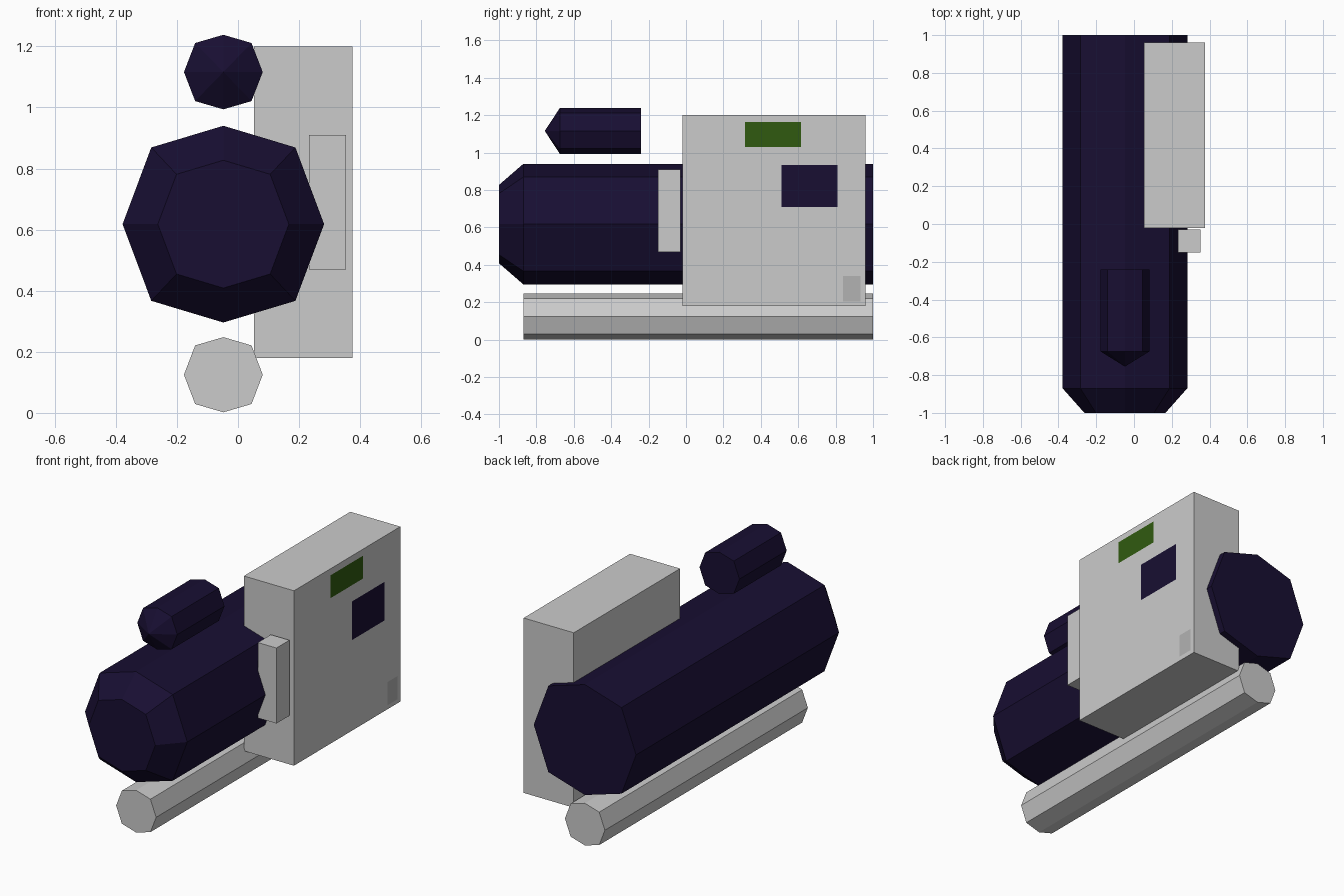
import bpy, bmesh
from mathutils import Vector

if "Cube" in bpy.data.objects:
    bpy.data.objects.remove(bpy.data.objects["Cube"])

AXIS_X = -0.048


def material(name, rgb):
    m = bpy.data.materials.new(name)
    m.diffuse_color = (*rgb, 1)
    m.use_nodes = True
    m.node_tree.nodes["Principled BSDF"].inputs["Base Color"].default_value = m.diffuse_color
    return m


navy = material("navy", (0.009, 0.0045, 0.032))
green = material("green", (0.03, 0.102, 0.005))
pale = material("pale_grey", (0.45, 0.45, 0.45))


def finish(name, bm, mat=None):
    bmesh.ops.recalc_face_normals(bm, faces=bm.faces)
    mesh = bpy.data.meshes.new(name)
    bm.to_mesh(mesh)
    bm.free()
    ob = bpy.data.objects.new(name, mesh)
    bpy.context.collection.objects.link(ob)
    if mat:
        mesh.materials.append(mat)
    return ob


def tube(name, z, rx, rz, stations, mat=None):
    """Eight-sided tube along y; stations are (y, scale), scale 0 = point."""
    dx, dz = rx * 0.715, rz * 0.78
    outline = [(rx, 0), (dx, dz), (0, rz), (-dx, dz),
               (-rx, 0), (-dx, -dz), (0, -rz), (dx, -dz)]
    bm = bmesh.new()
    rings = []
    for y, s in stations:
        pts = outline if s else [(0, 0)]
        rings.append([bm.verts.new((AXIS_X + px * s, y, z + pz * s)) for px, pz in pts])
    for a, b in zip(rings, rings[1:]):
        for i in range(8):
            j = (i + 1) % 8
            if len(a) == 1:
                bm.faces.new((a[0], b[j], b[i]))
            else:
                bm.faces.new((a[i], a[j], b[j], b[i]))
    for ring in (rings[0], rings[-1]):
        if len(ring) > 1:
            bm.faces.new(ring)
    return finish(name, bm, mat)


def box(name, lo, hi, mat=None):
    bm = bmesh.new()
    bmesh.ops.create_cube(bm, size=1)
    lo, hi = Vector(lo), Vector(hi)
    bmesh.ops.scale(bm, vec=hi - lo, verts=bm.verts)
    bmesh.ops.translate(bm, vec=(lo + hi) / 2, verts=bm.verts)
    return finish(name, bm, mat)


def panel(name, y0, y1, z0, z1, mat):
    x = 0.377
    bm = bmesh.new()
    bm.faces.new([bm.verts.new(p) for p in
                  ((x, y0, z0), (x, y1, z0), (x, y1, z1), (x, y0, z1))])
    ob = finish(name, bm, mat)
    if ob.data.polygons[0].normal.x < 0:
        ob.data.flip_normals()
    return ob


# Three parallel tubes
tube("main_tank", 0.618, 0.33, 0.322, [(-1, 0.65), (-0.87, 1), (1, 1)], navy)
tube("lower_tube", 0.125, 0.129, 0.123, [(-0.87, 1), (1, 1)])
tube("upper_pod", 1.116, 0.129, 0.122, [(-0.755, 0), (-0.675, 1), (-0.24, 1)], navy)

# Side housing and the small block in front of it
box("side_housing", (0.052, -0.02, 0.18), (0.375, 0.96, 1.2))
box("front_block", (0.233, -0.15, 0.47), (0.353, -0.03, 0.91))

# Flat panels on the housing's outer wall
panel("green_panel", 0.315, 0.615, 1.03, 1.163, green)
panel("dark_panel", 0.51, 0.81, 0.71, 0.935, navy)
panel("pale_panel", 0.84, 0.933, 0.205, 0.34, pale)
